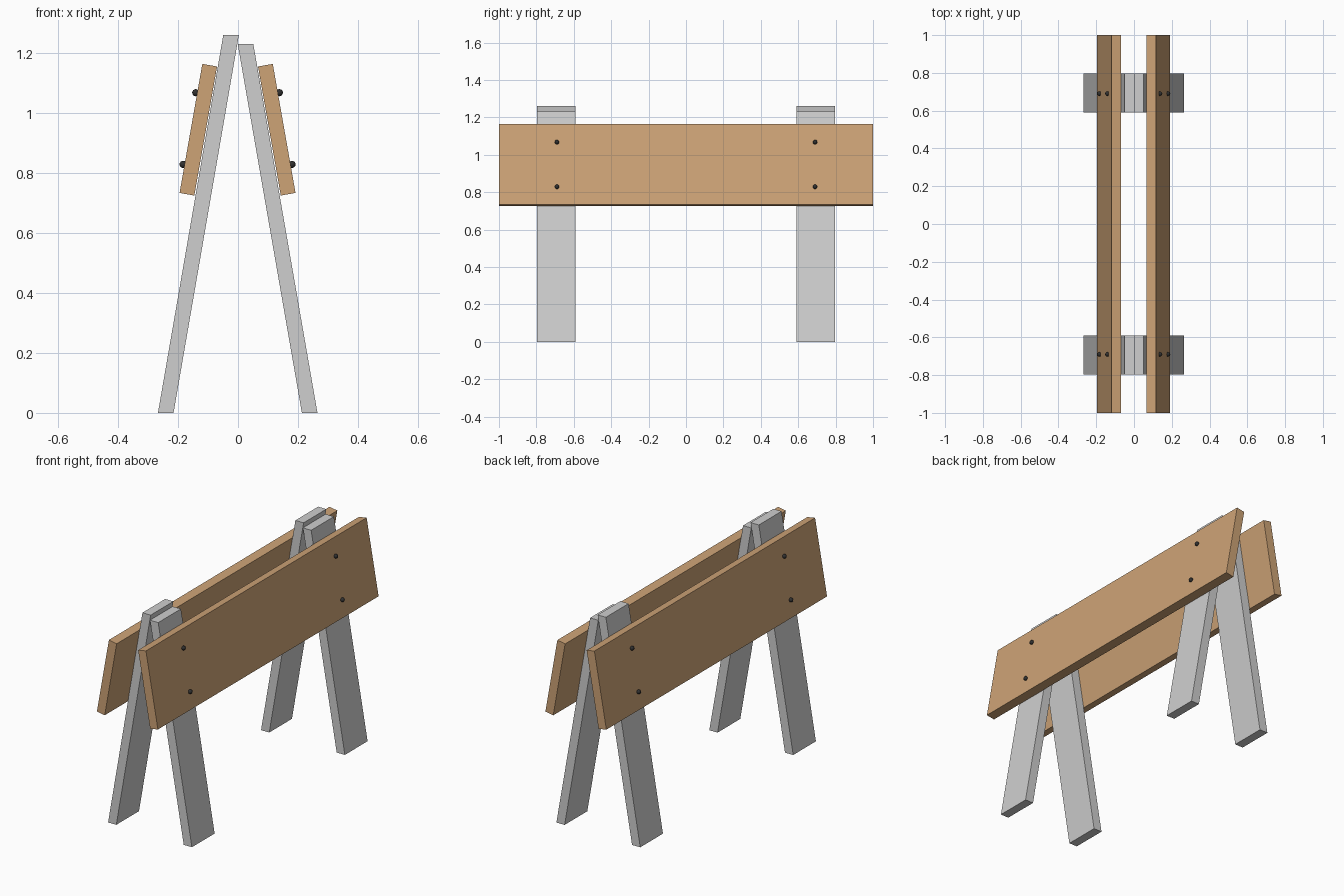
import bpy, bmesh, math
from mathutils import Vector

if "Cube" in bpy.data.objects:
    bpy.data.objects.remove(bpy.data.objects["Cube"])


def material(name, rgb):
    m = bpy.data.materials.new(name)
    m.diffuse_color = (*rgb, 1)
    m.use_nodes = True
    m.node_tree.nodes["Principled BSDF"].inputs["Base Color"].default_value = m.diffuse_color
    return m


WOOD = material("warm wood", (0.61, 0.366, 0.181))
GREY = material("light grey", (0.62, 0.62, 0.62))
DARK = material("dark metal", (0.03, 0.03, 0.03))


def finish(name, bm, mat):
    bmesh.ops.recalc_face_normals(bm, faces=bm.faces)
    mesh = bpy.data.meshes.new(name)
    bm.to_mesh(mesh)
    bm.free()
    mesh.materials.append(mat)
    ob = bpy.data.objects.new(name, mesh)
    bpy.context.collection.objects.link(ob)
    return ob


def extrude_profile(name, points, y0, y1, mat):
    """Extrude an (x, z) outline from y0 to y1."""
    bm = bmesh.new()
    face = bm.faces.new([bm.verts.new((x, y0, z)) for x, z in points])
    ext = bmesh.ops.extrude_face_region(bm, geom=[face])
    verts = [v for v in ext["geom"] if isinstance(v, bmesh.types.BMVert)]
    bmesh.ops.translate(bm, verts=verts, vec=(0, y1 - y0, 0))
    finish(name, bm, mat)


def bolt(name, x, y, z):
    bm = bmesh.new()
    bmesh.ops.create_uvsphere(bm, u_segments=12, v_segments=8, radius=0.012)
    bmesh.ops.translate(bm, verts=bm.verts, vec=(x, y, z))
    ob = finish(name, bm, DARK)
    for p in ob.data.polygons:
        p.use_smooth = True


# Leaning legs with level-cut ends; the left pair is slightly taller
left_leg = [(-0.267, 0), (-0.215, 0), (0.003, 1.261), (-0.049, 1.261)]
right_leg = [(0.213, 0), (0.265, 0), (0.051, 1.231), (-0.001, 1.231)]
for end, y in (("front", -0.693), ("back", 0.693)):
    extrude_profile(end + "_left_leg", left_leg, y - 0.103, y + 0.103, GREY)
    extrude_profile(end + "_right_leg", right_leg, y - 0.103, y + 0.103, GREY)

# Tilted boards, each held by four bolts
tilt = math.radians(10)
for side, s, shift in (("left", -1, -0.003), ("right", 1, 0.0)):
    top = Vector((0.116, 1.164))                                  # outer top corner
    down = Vector((math.sin(tilt), -math.cos(tilt))) * 0.437
    inward = Vector((-math.cos(tilt), -math.sin(tilt))) * 0.05
    outline = [top, top + inward, top + inward + down, top + down]
    extrude_profile(side + "_board", [(s * p.x + shift, p.y) for p in outline], -1, 1, WOOD)
    for end, y in (("front", -0.69), ("back", 0.69)):
        for level, z in (("upper", 1.068), ("lower", 0.829)):
            x = top.x + (top.y - z) * math.tan(tilt) + 0.005
            bolt(f"{side}_{end}_{level}_bolt", s * x + shift, y, z)
